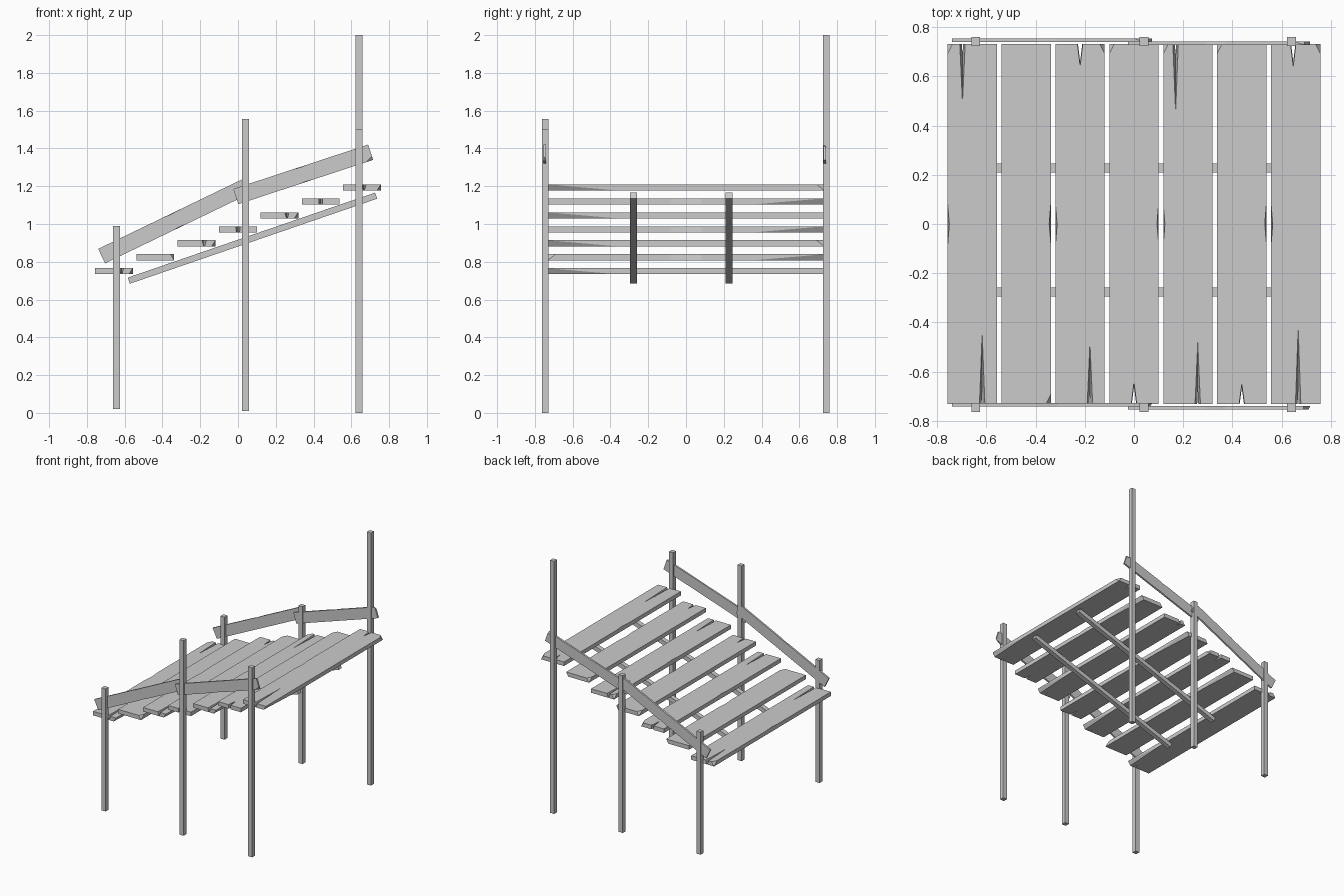
import bpy, bmesh
from mathutils import Matrix, Vector

if "Cube" in bpy.data.objects:
    bpy.data.objects.remove(bpy.data.objects["Cube"])

grey = (0.6, 0.6, 0.6, 1)
wood = bpy.data.materials.new("grey_wood")
wood.use_nodes = True
wood.diffuse_color = grey
wood.node_tree.nodes["Principled BSDF"].inputs["Base Color"].default_value = grey

FRONT, BACK, LEFT, RIGHT = -1, 1, 1, -1


def add_object(name, bm, matrix):
    bmesh.ops.recalc_face_normals(bm, faces=bm.faces)
    mesh = bpy.data.meshes.new(name)
    bm.to_mesh(mesh)
    bm.free()
    mesh.materials.append(wood)
    obj = bpy.data.objects.new(name, mesh)
    obj.matrix_world = matrix
    bpy.context.collection.objects.link(obj)


def beam(name, size, matrix):
    bm = bmesh.new()
    bmesh.ops.create_cube(bm, size=1)
    bmesh.ops.scale(bm, vec=size, verts=bm.verts)
    add_object(name, bm, matrix)


def board(name, size, matrix, cracks=(), chip=None, under=(), dents=()):
    """Weathered board with its length along local y.
    cracks: (end, x, depth), short ones go right through
    chip: (side, end) of the corner broken off the top
    under: (side, end) of the corner split off the underside
    dents: (side, y) of nicks in the long edges of the top"""
    half_width, half_length, half_thick = (s / 2 for s in size)
    outline = []  # matching points of the top and the underside

    def corner(side, end, end_first):
        def cut(broken, dx, dy):
            if not broken:
                dx = dy = 0
            points = [Vector((side * (half_width - dx), end * half_length)),
                      Vector((side * half_width, end * (half_length - dy)))]
            return points if end_first else reversed(points)
        outline.extend(zip(cut(chip == (side, end), 0.02, 0.04),
                           cut(under == (side, end), 0.02, half_length / 2)))

    def end_edge(end):
        for where, x, depth in sorted(cracks, key=lambda c: -end * c[1]):
            if where == end:
                share = 0.8 if depth < 0.1 else 0.2
                for step in (end, 0, -end):
                    cut = Vector((step * 0.011, 0 if step else -end * depth))
                    base = Vector((x, end * half_length))
                    outline.append((base + cut, base + cut * share))

    def side_edge(side):
        for where, y in dents:
            if where == side:
                for step in (-side, 0, side):
                    low = Vector((side * half_width, y + step * half_length / 9))
                    dent = Vector((0 if step else side * half_width / 15, 0))
                    outline.append((low - dent, low))

    # Walk round the board
    corner(RIGHT, FRONT, False)
    end_edge(FRONT)
    corner(LEFT, FRONT, True)
    side_edge(LEFT)
    corner(LEFT, BACK, False)
    end_edge(BACK)
    corner(RIGHT, BACK, True)
    side_edge(RIGHT)

    bm = bmesh.new()
    top = [bm.verts.new((*t, half_thick)) for t, b in outline]
    low = [bm.verts.new((*b, -half_thick)) for t, b in outline]
    bm.faces.new(top)
    bm.faces.new(reversed(low))
    for i in range(len(top)):
        bm.faces.new((top[i - 1], low[i - 1], low[i], top[i]))
    bmesh.ops.remove_doubles(bm, verts=bm.verts, dist=0.0001)
    add_object(name, bm, matrix)


def slope(start, end, y, facing):
    """Local y runs up the slope, local z faces the front or the back."""
    low, high = Vector((start[0], y, start[1])), Vector((end[0], y, end[1]))
    along, out = (high - low).normalized(), Vector((0, facing, 0))
    turn = Matrix((along.cross(out), along, out)).transposed().to_4x4()
    return Matrix.Translation((low + high) / 2) @ turn, (high - low).length


# Deck boards, each a step higher than the last
deck_cracks = [
    [(BACK, -0.04, 0.24), (FRONT, 0.04, 0.29)],
    [],
    [(BACK, 0, 0.09), (FRONT, 0.04, 0.25)],
    [(FRONT, 0, 0.09)],
    [(BACK, -0.05, 0.28), (FRONT, 0.04, 0.25)],
    [(FRONT, 0, 0.08)],
    [(BACK, -0.01, 0.09), (FRONT, 0.01, 0.31)],
]
deck_chips = [(RIGHT, BACK), (LEFT, FRONT), (LEFT, BACK), (RIGHT, BACK),
              (RIGHT, BACK), (RIGHT, BACK), (LEFT, BACK)]
for i, (cracks, chip) in enumerate(zip(deck_cracks, deck_chips)):
    step = i - 3
    place = Matrix.Translation((step * 0.219, 0, 0.972 + step * 0.074))
    board(f"deck_board_{i + 1}", (0.2, 1.463, 0.032), place, cracks, chip,
          under=(LEFT, BACK if i % 2 else FRONT),
          dents=[(LEFT if i % 2 else RIGHT, 0)])

# Upright posts: x, bottom, height at the front, height at the back
posts = {"low": (-0.643, 0.02, 0.99, 0.99),
         "middle": (0.04, 0.01, 1.555, 1.255),
         "high": (0.64, 0, 1.5, 2)}
for label, (x, bottom, *tops) in posts.items():
    for side, y, top in zip(("front", "back"), (-0.745, 0.742), tops):
        place = Matrix.Translation((x, y, (bottom + top) / 2))
        beam(f"{side}_{label}_post", (0.036, 0.036, top - bottom), place)

# Bearers under the deck
for side, y in (("front", -0.277), ("back", 0.227)):
    place, length = slope((-0.578, 0.7), (0.731, 1.15), y, FRONT)
    beam(f"{side}_deck_bearer", (0.034, length, 0.037), place)

# Hand rails, two overlapping boards on each side
rails = {"lower": ((-0.722, 0.83), (0.055, 1.205), 0.747),
         "upper": ((-0.012, 1.145), (0.702, 1.38), 0.735)}
for label, (start, end, y) in rails.items():
    for side, facing, spot in (("front", FRONT, -0.488 - y + 0.482 * 2 - 0.488 * 2 + 0.5 + (y - 0.741) * 2),
                               ("back", BACK, y)):
        place, length = slope(start, end, spot, facing)
        board(f"{side}_{label}_rail", (0.085, length, 0.014), place,
              chip=(LEFT, BACK), dents=[(LEFT, 0), (RIGHT, 0)])
